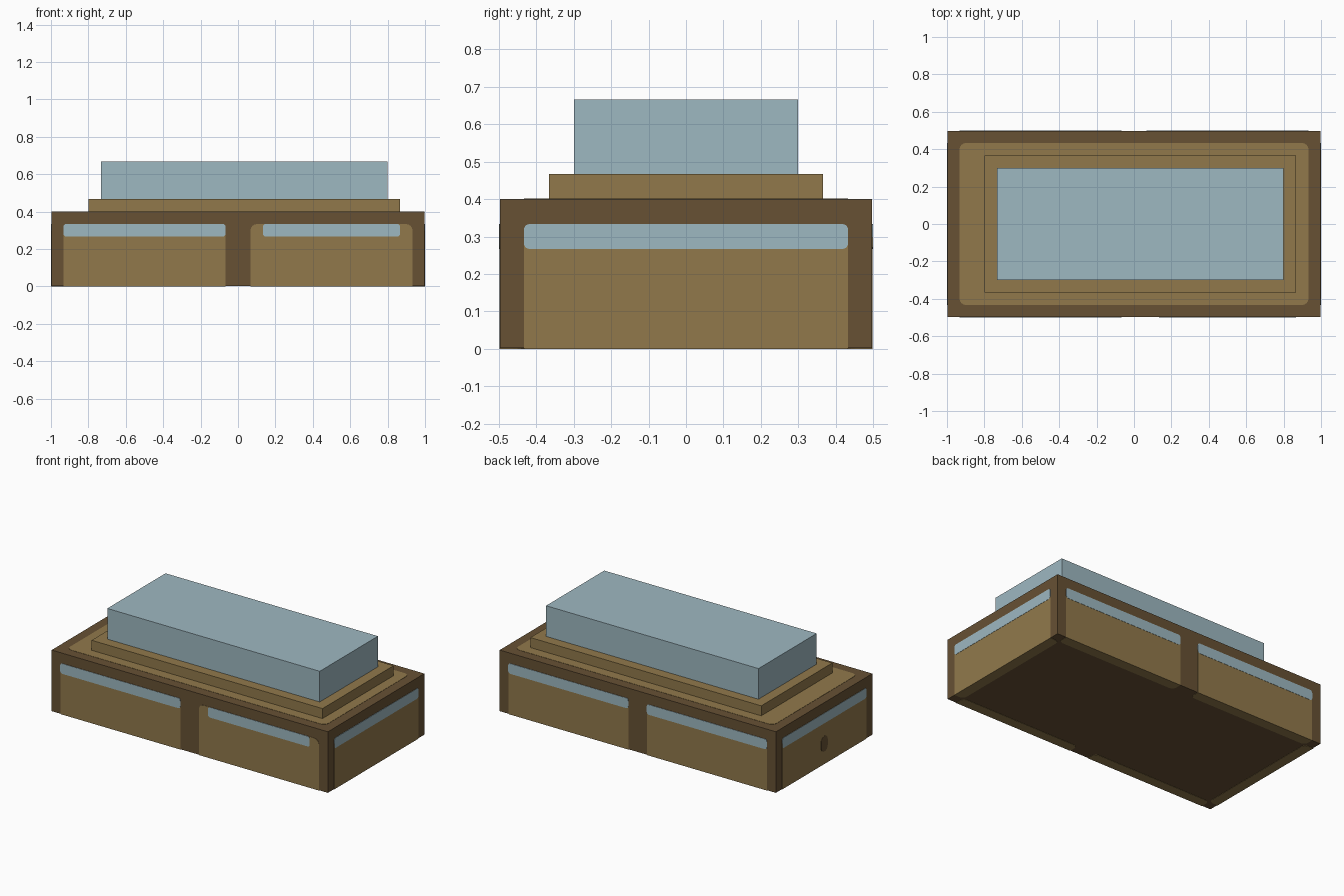
import bpy, bmesh
from math import pi, sin, cos
from mathutils import Matrix, Vector

cube = bpy.data.objects.get("Cube")
if cube:
    bpy.data.objects.remove(cube, do_unlink=True)


def material(name, rgb):
    linear = [((c / 255 + 0.055) / 1.055) ** 2.4 for c in rgb] + [1]
    mat = bpy.data.materials.new(name)
    mat.use_nodes = True
    mat.diffuse_color = linear
    mat.node_tree.nodes["Principled BSDF"].inputs["Base Color"].default_value = linear
    return mat


BROWN = material("dark brown", (103, 81, 52))
TAN = material("tan", (145, 121, 75))
BLUE = material("pale blue", (158, 184, 193))

UNIT = 1 / 15      # module all parts are laid out on
SKIN = 0.0015      # how far one plate layer stands proud
HALF_X, HALF_Y = 1 - 2 * SKIN, 0.5 - 2 * SKIN
TOP = 6 * UNIT


def finish(name, bm, mat):
    bmesh.ops.recalc_face_normals(bm, faces=bm.faces)
    mesh = bpy.data.meshes.new(name)
    bm.to_mesh(mesh)
    bm.free()
    mesh.materials.append(mat)
    bpy.context.collection.objects.link(bpy.data.objects.new(name, mesh))


def box(name, mat, low, high):
    low, high = Vector(low), Vector(high)
    bm = bmesh.new()
    bmesh.ops.create_cube(bm, size=1)
    bmesh.ops.scale(bm, vec=high - low, verts=bm.verts)
    bmesh.ops.translate(bm, vec=(low + high) / 2, verts=bm.verts)
    finish(name, bm, mat)


def plate(name, mat, frame, u, v, r_low, r_high, proud=SKIN):
    """Thin plate with rounded corners, lying on the local plane of frame."""
    corners = [(u[1], v[1], -1, -1, r_high), (u[0], v[1], 1, -1, r_high),
               (u[0], v[0], 1, 1, r_low), (u[1], v[0], -1, 1, r_low)]
    points = []
    for quarter, (x, y, sx, sy, r) in enumerate(corners):
        steps = 5 if r else 1
        for i in range(steps):
            a = (quarter + i / max(steps - 1, 1)) * pi / 2
            points.append((x + sx * r + r * cos(a), y + sy * r + r * sin(a), -SKIN))
    bm = bmesh.new()
    face = bm.faces.new([bm.verts.new(p) for p in points])
    grown = bmesh.ops.extrude_face_region(bm, geom=[face])["geom"]
    raised = [g for g in grown if isinstance(g, bmesh.types.BMVert)]
    bmesh.ops.translate(bm, vec=(0, 0, proud + SKIN), verts=raised)
    bm.transform(frame)
    finish(name, bm, mat)


# Body and raised top
box("body", BROWN, (-HALF_X, -HALF_Y, SKIN), (HALF_X, HALF_Y, TOP))
box("step", TAN, (-0.8, -5.5 * UNIT, TOP), (13 * UNIT, 5.5 * UNIT, 7 * UNIT))
box("upper_block", BLUE, (-11 * UNIT, -0.3, 7 * UNIT), (0.8, 0.3, 10 * UNIT))
plate("top_panel", TAN, Matrix.Translation((0, 0, TOP)),
      (-14 * UNIT, 14 * UNIT), (-6.5 * UNIT, 6.5 * UNIT), 0.035, 0.035)

# Side panels, their blue strips and the panel edges wrapping underneath
LONG = [(-14 * UNIT, -UNIT), (UNIT, 14 * UNIT)]
SHORT = [(-6.5 * UNIT, 6.5 * UNIT)]
sides = [("front", HALF_Y, LONG), ("right", HALF_X, SHORT),
         ("back", HALF_Y, LONG), ("left", HALF_X, SHORT)]
for k, (side, dist, spans) in enumerate(sides):
    turn = Matrix.Rotation(k * pi / 2, 4, 'Z')
    wall = turn @ Matrix.Translation((0, -dist, 0)) @ Matrix.Rotation(pi / 2, 4, 'X')
    floor = (turn @ Matrix.Translation((0, -dist - SKIN, SKIN))
             @ Matrix.Rotation(pi, 4, 'Y'))
    for n, (u0, u1) in enumerate(spans):
        label = f"{side}_{n + 1}"
        plate(label + "_panel", TAN, wall, (u0, u1), (0, 5 * UNIT), 0, 0.035)
        inset = UNIT if (side == "front" and n == 1) else 0
        plate(label + "_strip", BLUE, wall, (u0 + inset, u1 - inset),
              (4 * UNIT, 5 * UNIT), 0.015, 0.015, 2 * SKIN)
        plate(label + "_under_edge", TAN, floor, (-u1, -u0), (0, UNIT), 0, 0.03)
    if side == "left":
        plate("handle", BROWN, wall, (-UNIT / 2, UNIT / 2),
              (1.25 * UNIT, 2.75 * UNIT), 0.03, 0.03, 2 * SKIN)
